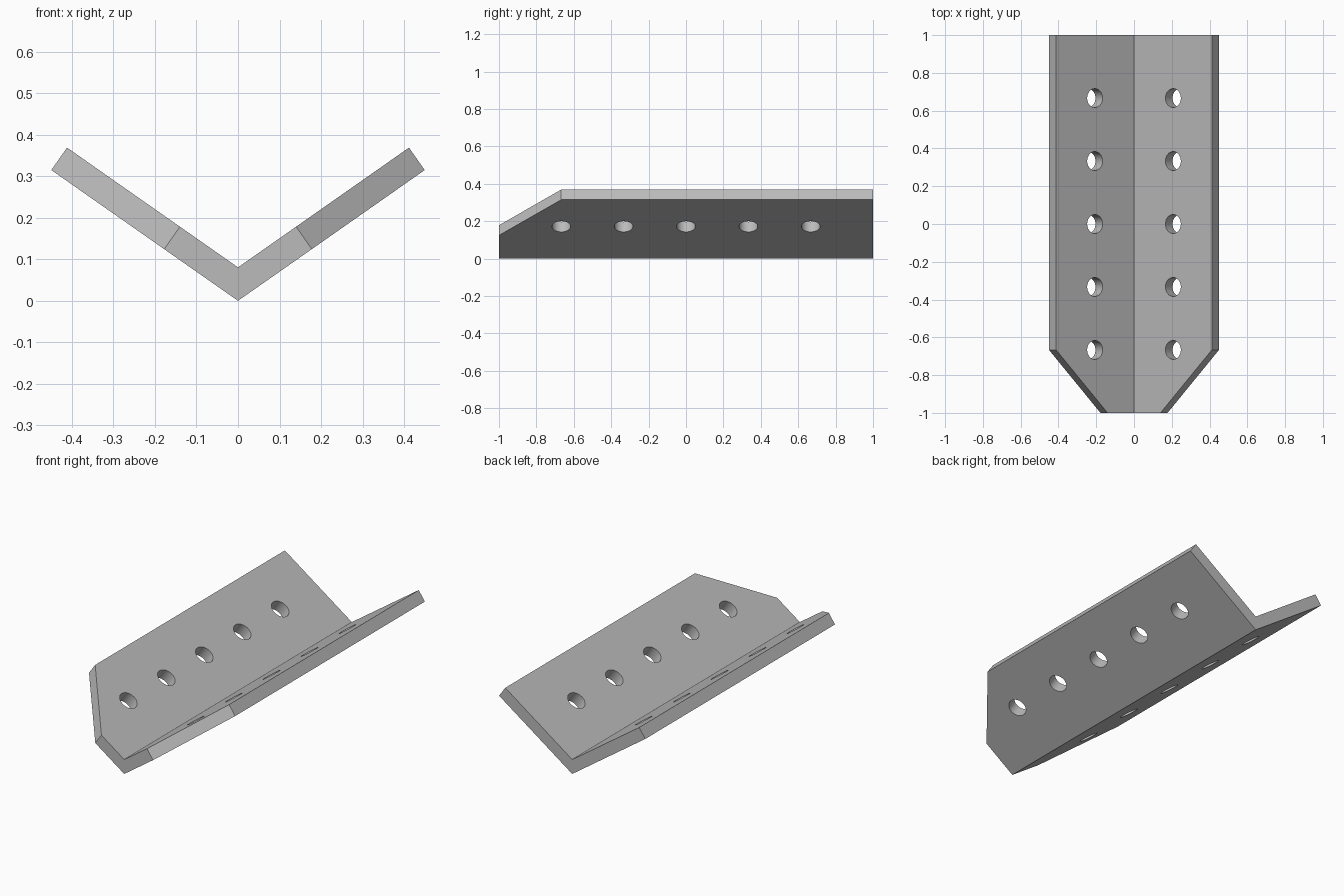
import bpy, bmesh, math
from mathutils import Matrix, Vector

cube = bpy.data.objects.get("Cube")
if cube:
    bpy.data.objects.remove(cube, do_unlink=True)

ANGLE = math.radians(35)   # tilt of each wing
THICK = 0.066
WIDTH = 0.549              # wing width along its underside
NOSE = 0.217               # wing width left at the front end
CORNER_Y = -0.667          # where the front chamfer begins
HOLE_S, HOLE_R = 0.299, 0.05
TILT = Matrix.Rotation(-ANGLE, 4, 'Y')

steel = bpy.data.materials.new("grey_steel")
steel.use_nodes = True
grey = (0.5, 0.5, 0.5, 1)
steel.diffuse_color = grey
steel.node_tree.nodes["Principled BSDF"].inputs["Base Color"].default_value = grey


def make_object(name, bm):
    bmesh.ops.recalc_face_normals(bm, faces=bm.faces)
    mesh = bpy.data.meshes.new(name)
    bm.to_mesh(mesh)
    bm.free()
    mesh.materials.append(steel)
    obj = bpy.data.objects.new(name, mesh)
    bpy.context.collection.objects.link(obj)
    return obj


def mirrored(bm):
    # Copy everything across x = 0 and weld the seam
    copy = bmesh.ops.duplicate(bm, geom=bm.verts[:] + bm.edges[:] + bm.faces[:])["geom"]
    for v in copy:
        if isinstance(v, bmesh.types.BMVert):
            v.co.x *= -1
    bmesh.ops.remove_doubles(bm, verts=bm.verts, dist=0.0001)


# Chamfered wings meeting in a mitred V
bm = bmesh.new()
outline = [(0, -1), (NOSE, -1), (WIDTH, CORNER_Y), (WIDTH, 1), (0, 1)]
inset = THICK * math.tan(ANGLE)
lower = [bm.verts.new(TILT @ Vector((s, y, 0))) for s, y in outline]
upper = [bm.verts.new(TILT @ Vector((max(s, inset), y, THICK))) for s, y in outline]
bm.faces.new(lower)
bm.faces.new(upper)
for i in range(len(outline) - 1):      # the seam side stays open
    bm.faces.new((lower[i], lower[i + 1], upper[i + 1], upper[i]))
mirrored(bm)
bracket = make_object("angle_bracket", bm)

# Bolt holes, drilled square to each wing
bm = bmesh.new()
for i in range(-2, 3):
    place = TILT @ Matrix.Translation((HOLE_S, i / 3, THICK / 2))
    bmesh.ops.create_cone(bm, cap_ends=True, segments=32, radius1=HOLE_R,
                          radius2=HOLE_R, depth=THICK * 2, matrix=place)
mirrored(bm)
cutter = make_object("hole_cutter", bm)
cutter.hide_render = True

drill = bracket.modifiers.new("bolt_holes", 'BOOLEAN')
drill.operation = 'DIFFERENCE'
drill.solver = 'EXACT'
drill.object = cutter

bpy.ops.object.select_all(action='DESELECT')
bracket.select_set(True)
bpy.context.view_layer.objects.active = bracket
bpy.ops.object.modifier_apply(modifier=drill.name)
bpy.data.objects.remove(cutter, do_unlink=True)
bpy.ops.object.shade_smooth_by_angle(angle=math.radians(30))
